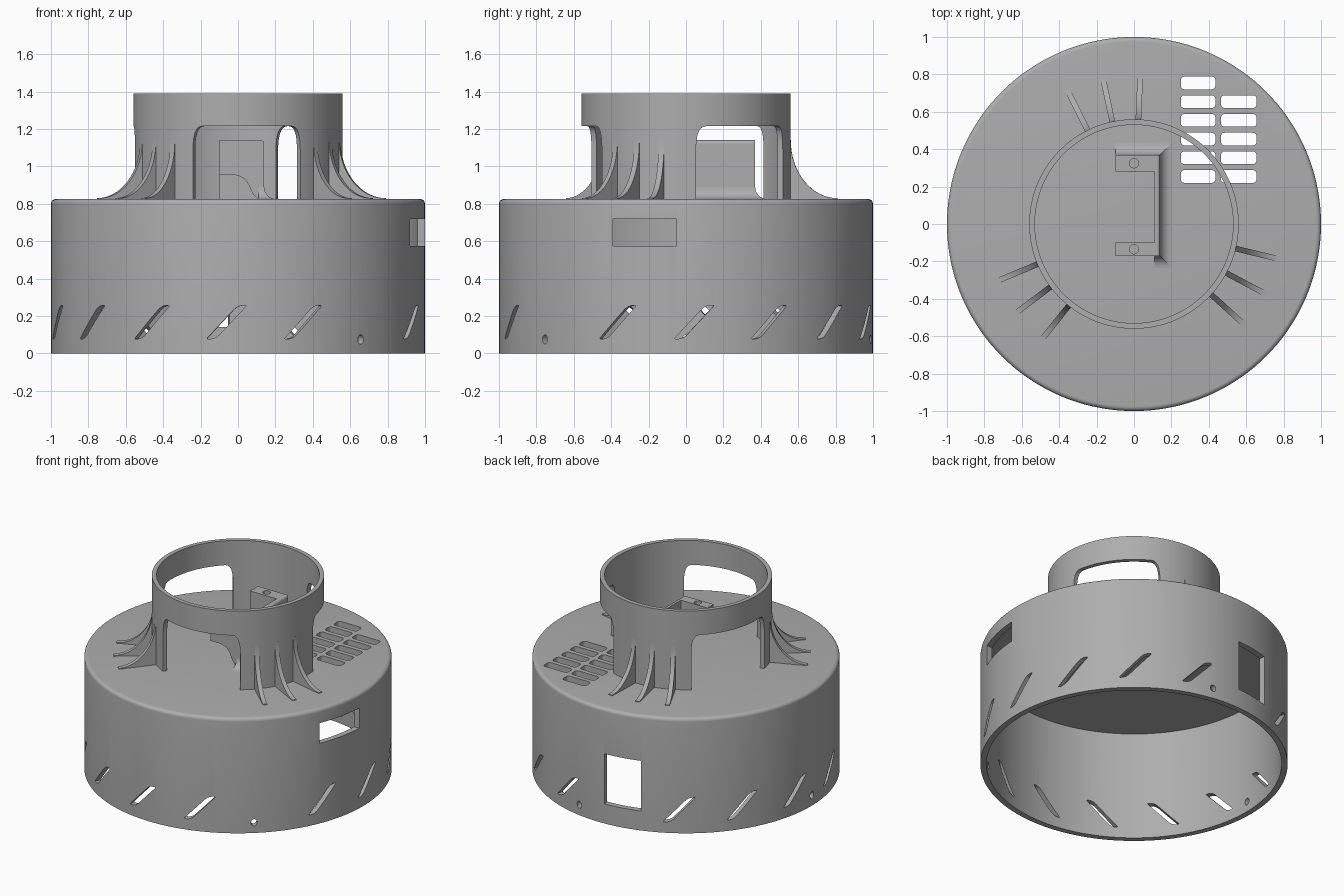
import bpy, bmesh, math
from math import sin, cos, tan, pi, radians
from mathutils import Matrix, Vector

if "Cube" in bpy.data.objects:
    bpy.data.objects.remove(bpy.data.objects["Cube"])

grey = bpy.data.materials.new("plain grey")
grey.use_nodes = True
GREY = (0.42, 0.42, 0.42, 1)
grey.diffuse_color = GREY
grey.node_tree.nodes["Principled BSDF"].inputs["Base Color"].default_value = GREY

TOP, CEILING, RIM = 0.825, 0.78, 1.39
RING_OUT, RING_IN = 0.56, 0.53
LEGS = (102, 217, 332)


def make(name, bm):
    bmesh.ops.recalc_face_normals(bm, faces=bm.faces)
    mesh = bpy.data.meshes.new(name)
    bm.to_mesh(mesh)
    bm.free()
    mesh.materials.append(grey)
    ob = bpy.data.objects.new(name, mesh)
    bpy.context.collection.objects.link(ob)
    return ob


def smooth(ob):
    ob.data.shade_smooth()
    ob.data.set_sharp_from_angle(angle=radians(30))


def lathe(name, profile, closed, steps=144):
    bm = bmesh.new()
    vs = [bm.verts.new((r, 0, z)) for r, z in profile]
    for a, b in zip(vs, vs[1:] + vs[:1] if closed else vs[1:]):
        bm.edges.new((a, b))
    bmesh.ops.spin(bm, geom=bm.verts[:] + bm.edges[:], cent=(0, 0, 0),
                   axis=(0, 0, 1), angle=2 * pi, steps=steps)
    bmesh.ops.remove_doubles(bm, verts=bm.verts, dist=1e-4)
    return make(name, bm)


def prism(name, start, end):
    """Solid between two matching outlines."""
    bm = bmesh.new()
    a = [bm.verts.new(p) for p in start]
    b = [bm.verts.new(p) for p in end]
    bm.faces.new(a)
    bm.faces.new(b)
    for i in range(len(a)):
        j = (i + 1) % len(a)
        bm.faces.new((a[i], a[j], b[j], b[i]))
    return make(name, bm)


def rounded(corners, steps=6):
    """Polygon from (x, y, radius) corners, each blended by a curve."""
    out = []
    for i, (x, y, r) in enumerate(corners):
        p = Vector((x, y))
        if not r:
            out.append(p)
            continue
        q = Vector(corners[i - 1][:2])
        n = Vector(corners[(i + 1) % len(corners)][:2])
        a = p + (q - p).normalized() * r
        b = p + (n - p).normalized() * r
        for k in range(steps + 1):
            t = k / steps
            out.append(a * (1 - t) ** 2 + p * (2 * t * (1 - t) * 0.85 + 0.15 * 2 * t * (1 - t)) + b * t * t)
    return out


def box_outline(x0, x1, y0, y1, r=0):
    return rounded([(x0, y0, r), (x1, y0, r), (x1, y1, r), (x0, y1, r)])


def radial_cutter(angle, outline, near, far, taper=False):
    """Outline in (sideways, height), pushed outward along an angle."""
    m = Matrix.Rotation(radians(angle), 3, 'Z')
    ends = [[m @ Vector((d, u * (d if taper else 1), z)) for u, z in outline]
            for d in (near, far)]
    return prism("cutter", *ends)


def vertical(name, outline, z0, z1):
    return prism(name, [(x, y, z0) for x, y in outline], [(x, y, z1) for x, y in outline])


def cut(ob, cutters):
    for c in cutters:
        mod = ob.modifiers.new("cut", 'BOOLEAN')
        mod.operation, mod.solver, mod.object = 'DIFFERENCE', 'EXACT', c
    graph = bpy.context.evaluated_depsgraph_get()
    mesh = bpy.data.meshes.new_from_object(ob.evaluated_get(graph))
    ob.modifiers.clear()
    ob.data = mesh
    for c in cutters:
        bpy.data.objects.remove(c)


# Drum, open underneath, with a rounded top edge
R = 0.025
edge = [(1 - R + R * cos(t * pi / 12), TOP - R + R * sin(t * pi / 12)) for t in range(7)]
drum = lathe("drum", [(0, CEILING), (0.96, CEILING), (0.96, 0), (1, 0)] + edge + [(0, TOP)], False)

# Slanted slots, screw holes and two rectangular ports in the drum wall
slot = rounded([(-0.108, 0.077, 0.012), (-0.06, 0.077, 0.035),
                (0.108, 0.257, 0.012), (0.06, 0.257, 0.035)])
cutters = [radial_cutter(-93.5 + 24 * k, slot, 0.85, 1.1) for k in range(15) if k not in (2, 8)]
hole = [(0.02 * cos(k * pi / 8), 0.075 + 0.025 * sin(k * pi / 8)) for k in range(16)]
cutters += [radial_cutter(a, hole, 0.85, 1.1) for a in (-49, 81, 180)]
cutters.append(radial_cutter(0, box_outline(-0.39, -0.05, 0.575, 0.72), 0.8, 1.1))
cutters.append(radial_cutter(100.5, box_outline(-0.13, 0.13, 0.14, 0.5), 0.85, 1.1))

# Two columns of vents through the drum top
for x0, x1, rows in ((0.25, 0.435, 6), (0.465, 0.655, 5)):
    for k in range(rows):
        y = 0.22 + 0.1 * k
        cutters.append(vertical("cutter", box_outline(x0, x1, y, y + 0.068, 0.022), 0.7, 0.9))
cut(drum, cutters)
smooth(drum)

# Neck ring, standing on three legs between arched windows
ring = lathe("neck_ring", [(RING_IN, 0.81), (RING_OUT, 0.81), (RING_OUT, RIM), (RING_IN, RIM)], True)
w = tan(radians(31))
window = rounded([(-w, 0.7, 0), (w, 0.7, 0), (w, 1.215, 0.13), (-w, 1.215, 0.13)], 10)
cut(ring, [radial_cutter(a, window, 0.4, 0.8, True) for a in (36.5, 159.5, 275.5)])
smooth(ring)

# Three curved fins on the outside of each leg
fin = [(0.545, 0.815), (0.545, 1.14)]
fin += [(0.81 - 0.25 * cos(k * pi / 32), 1.14 - 0.31 * sin(k * pi / 32)) for k in range(17)]
fin.append((0.81, 0.815))
for leg in LEGS:
    for step in (-14.4, 0, 14.4):
        m = Matrix.Rotation(radians(leg + step), 3, 'Z')
        smooth(prism("leg_fin", *[[m @ Vector((r, s, z)) for r, z in fin] for s in (-0.015, 0.015)]))

# Bracket inside the ring: upright plate, rear wall and front lug with gusset
X0, X1, XI = -0.1, 0.14, 0.11
Y0, Y1, BASE, HEAD = -0.17, 0.37, 0.815, 1.14
plate = rounded([(XI, BASE, 0), (X1, BASE, 0), (X1, HEAD, 0.02), (XI, HEAD, 0)])
prism("bracket_plate", [(x, Y0, z) for x, z in plate], [(x, Y1, z) for x, z in plate])


def screw_hole(y):
    return vertical("cutter", [(0.025 * cos(k * pi / 10), y + 0.025 * sin(k * pi / 10))
                               for k in range(20)], 1.04, 1.2)


lug = rounded([(X0, HEAD, 0), (X0, 0.955, 0), (0.045, 0.955, 0.08),
               (0.07, 0.86, 0.04), (XI, 0.82, 0), (XI + 0.01, HEAD, 0)])
for name, outline, y0, y1, hy in (
        ("bracket_lug", lug, Y0, -0.1, -0.135),
        ("bracket_rear_wall", box_outline(X0, XI + 0.01, BASE, HEAD), 0.28, Y1, 0.325)):
    part = prism(name, [(x, y0, z) for x, z in outline], [(x, y1, z) for x, z in outline])
    cut(part, [screw_hole(hy)])
    smooth(part)

# Concave fillets where the bracket meets the drum top
F = 0.065
cove = [(-0.01, BASE), (-0.01, TOP + F)]
cove += [(F - F * cos(k * pi / 16), TOP + F - F * sin(k * pi / 16)) for k in range(9)]
cove.append((F, BASE))
smooth(prism("side_fillet", [(X1 + d, Y0 - d, z) for d, z in cove],
             [(X1 + d, Y1 + d, z) for d, z in cove]))
smooth(prism("rear_fillet", [(X0, Y1 + d, z) for d, z in cove],
             [(X1 + d, Y1 + d, z) for d, z in cove]))
smooth(prism("front_fillet", [(XI, Y0 - d, z) for d, z in cove],
             [(X1 + d, Y0 - d, z) for d, z in cove]))
